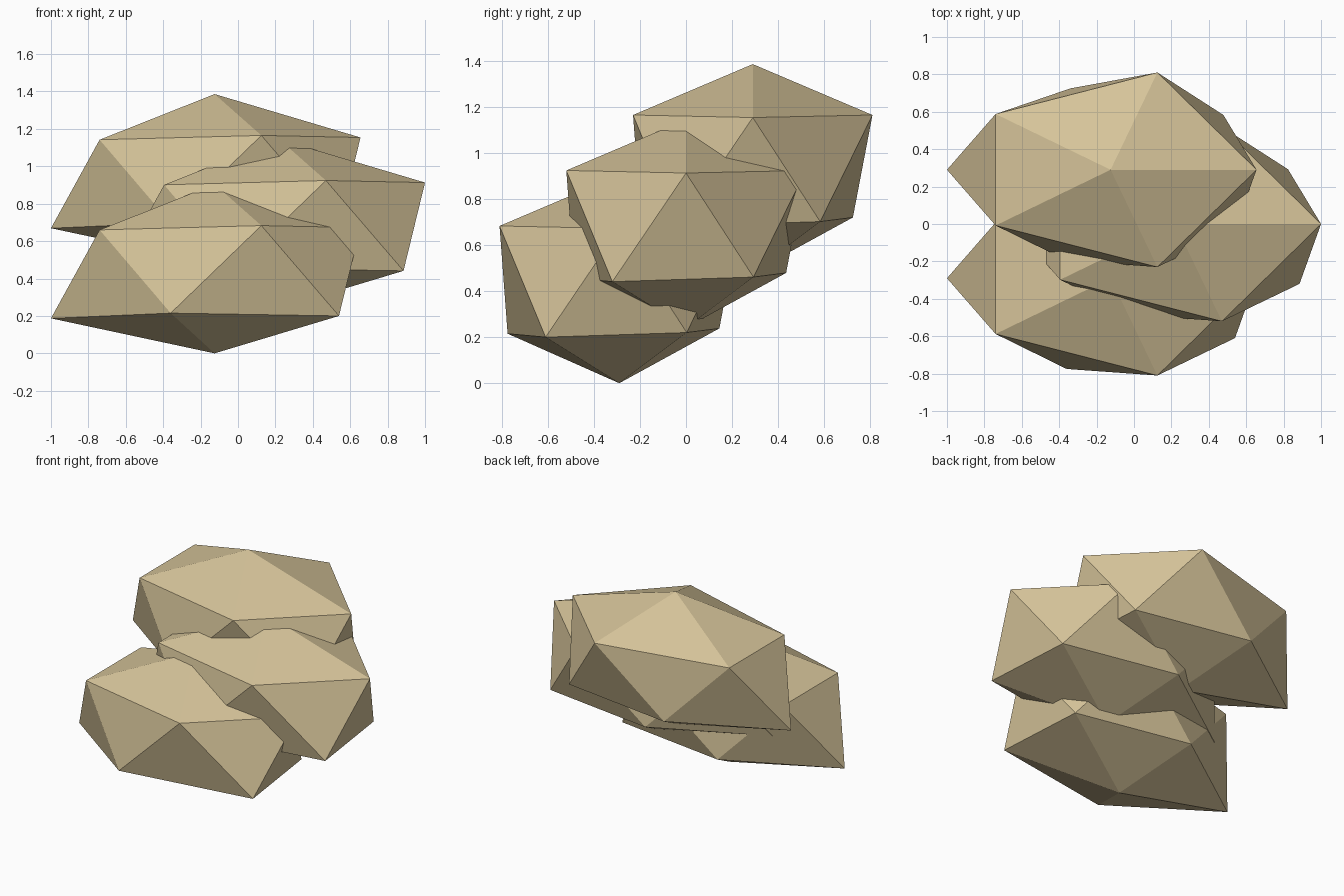
import bpy
import bmesh
from mathutils import Vector

default_cube = bpy.data.objects.get("Cube")
if default_cube:
    bpy.data.objects.remove(default_cube, do_unlink=True)

# Material
stone = bpy.data.materials.new("tan_stone")
stone.use_nodes = True
tan = (0.67, 0.55, 0.32, 1.0)
stone.diffuse_color = tan
stone.node_tree.nodes["Principled BSDF"].inputs["Base Color"].default_value = tan

# Facet corners of one rough twenty-sided rock
POLES = [(-0.125, 0, 0), (-0.125, 0, 0.904)]
LOWER_RING = [(-1, 0, 0.187), (-0.36, -0.485, 0.215), (0.54, -0.32, 0.2),
              (0.478, 0.293, 0.22), (-0.34, 0.435, 0.238)]
UPPER_RING = [(0.655, 0, 0.672)]
for side in (-1, 1):
    UPPER_RING += [(-0.74, 0.298 * side, 0.66), (0.125, 0.52 * side, 0.683)]


def add_rock(name, location):
    """Wrap flat triangles around the corners and place the rock."""
    bm = bmesh.new()
    for corner in POLES + LOWER_RING + UPPER_RING:
        bm.verts.new(corner)
    bmesh.ops.convex_hull(bm, input=bm.verts[:])
    bmesh.ops.recalc_face_normals(bm, faces=bm.faces[:])
    mesh = bpy.data.meshes.new(name)
    bm.to_mesh(mesh)
    bm.free()
    mesh.materials.append(stone)
    rock = bpy.data.objects.new(name, mesh)
    rock.location = location
    bpy.context.collection.objects.link(rock)


# Three equal rocks climbing toward the back, the middle one shifted sideways
front_base = Vector((0, -0.29, 0))
step = Vector((0, 0.29, 0.241))
sideways = Vector((0.345, 0, 0))
add_rock("lower_front_rock", front_base)
add_rock("middle_rock", front_base + step + sideways)
add_rock("upper_back_rock", front_base + 2 * step)
